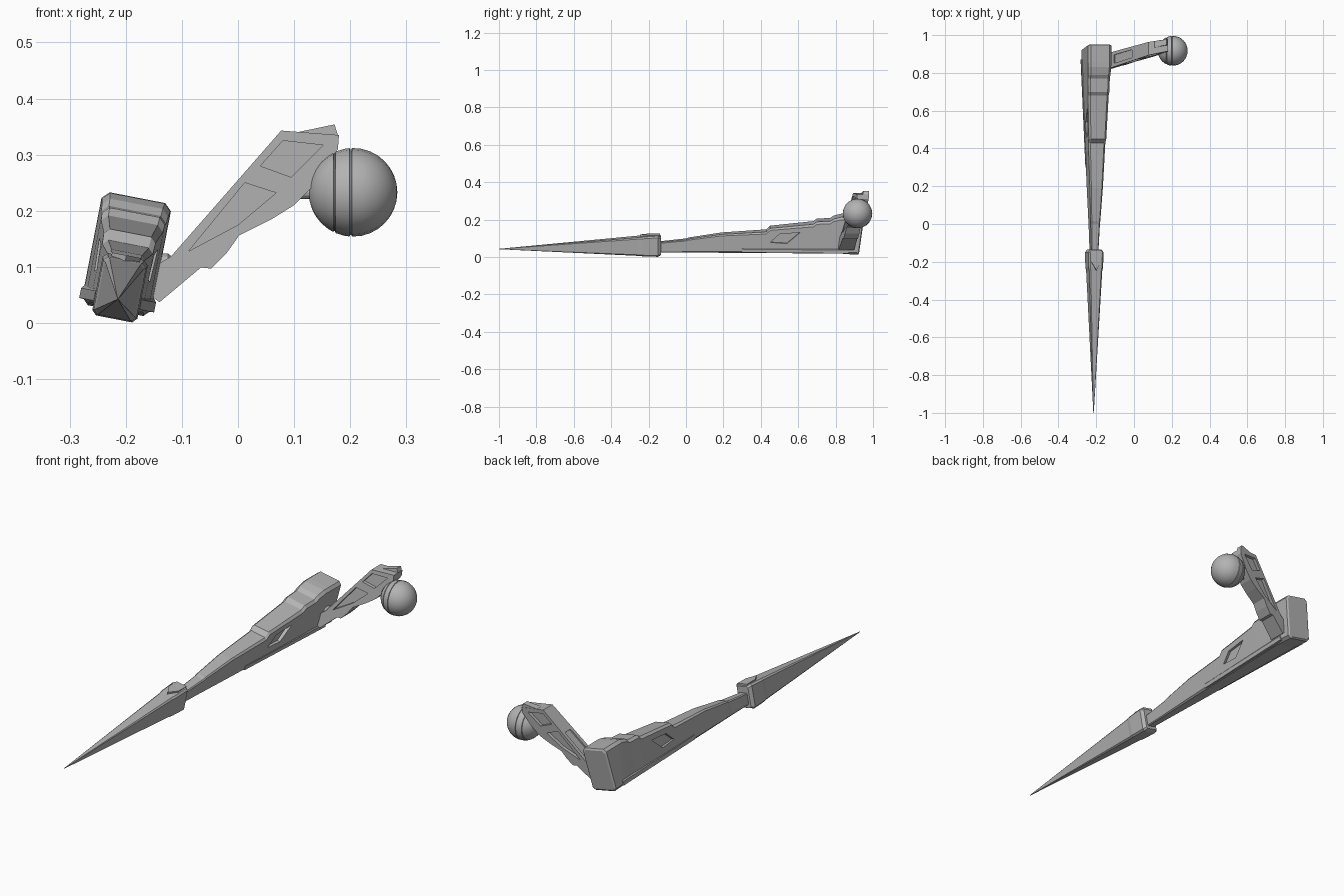
import bpy, bmesh, math
from mathutils import Vector

if "Cube" in bpy.data.objects:
    bpy.data.objects.remove(bpy.data.objects["Cube"])

grey = bpy.data.materials.new("steel grey")
grey.use_nodes = True
grey.diffuse_color = (0.45, 0.45, 0.45, 1)
grey.node_tree.nodes["Principled BSDF"].inputs["Base Color"].default_value = (0.45, 0.45, 0.45, 1)

ROLL = math.radians(11)
ACROSS = Vector((math.cos(ROLL), 0, -math.sin(ROLL)))
UP = Vector((math.sin(ROLL), 0, math.cos(ROLL)))
BASE = Vector((-0.217, 0, 0.028))


def leg_point(u, y, v):
    """Point in the rolled frame of the long leg."""
    return BASE + ACROSS * u + UP * v + Vector((0, y, 0))


def loft(name, rings):
    """Closed solid through rings of equal point count."""
    bm = bmesh.new()
    rows = [[bm.verts.new(p) for p in ring] for ring in rings]
    n = len(rows[0])
    for a, b in zip(rows, rows[1:]):
        for i in range(n):
            j = (i + 1) % n
            bm.faces.new((a[i], a[j], b[j], b[i]))
    bm.faces.new(rows[0])
    bm.faces.new(rows[-1])
    bmesh.ops.recalc_face_normals(bm, faces=bm.faces)
    mesh = bpy.data.meshes.new(name)
    bm.to_mesh(mesh)
    bm.free()
    obj = bpy.data.objects.new(name, mesh)
    bpy.context.collection.objects.link(obj)
    mesh.materials.append(grey)
    return obj


def carve(obj, cutters):
    """Subtract each cutter, then discard it."""
    bpy.context.view_layer.objects.active = obj
    for cutter in cutters:
        mod = obj.modifiers.new("recess", "BOOLEAN")
        mod.operation, mod.solver, mod.object = "DIFFERENCE", "EXACT", cutter
        bpy.ops.object.modifier_apply(modifier=mod.name)
        bpy.data.objects.remove(cutter)


def chamfered(y, hw, low, high, cut=0.2, lean=0.0):
    """Eight-sided section of the leg; lean pushes the upper part along y."""
    c = hw * cut
    half = [(hw - c, low), (hw, low + c), (hw, high - c), (hw - c, high)]
    outline = half + [(-u, v) for u, v in reversed(half)]
    return [leg_point(u, y + lean * v, v) for u, v in outline]


# Long leg with stepped top: y, half width, top height
stations = [(-0.16, .019, .052), (0.0, .025, .069), (0.015, .026, .074), (0.19, .035, .100),
            (0.43, .046, .115), (0.45, .047, .135), (0.68, .056, .158), (0.70, .057, .172),
            (0.77, .059, .175), (0.79, .060, .188), (0.83, .062, .198)]
rings = [chamfered(y, hw, 0, top) for y, hw, top in stations]
rings += [chamfered(0.86, .063, -.003, .199), chamfered(0.92, .063, -.006, .198, lean=0.14),
          chamfered(0.925, .055, 0, .19, lean=0.14)]
leg = loft("leg", rings)
panel = [(.45, .06), (.50, .105), (.61, .115), (.54, .055)]
carve(leg, [loft("side_recess", [[leg_point(s * u, y, v) for y, v in panel] for u in (.036, .09)])
            for s in (1, -1)])

# Low side skirts at the root of the leg
for side, label in ((1, "left"), (-1, "right")):
    loft(label + "_skirt", [[leg_point(side * (hw + d), y, v) for d, v in
                             ((-.02, .002), (.006, .004), (.006, .022), (-.004, .034))]
                            for y, hw in ((0.3, .036), (0.87, .062))])

# Spike: collar then long taper
loft("spike", [chamfered(-0.135, .030, -.014, .084), chamfered(-0.15, .041, -.021, .092),
               chamfered(-0.23, .039, -.019, .086), chamfered(-0.25, .035, -.017, .083),
               chamfered(-1.0, .001, .014, .016)])
loft("collar_plate", [[leg_point(u, y, v) for u, y in
                       ((-.026, -.14), (.026, -.14), (.026, -.2), (0, -.245), (-.026, -.2))]
                      for v in (.07, .0945)])


def arm_point(x, z, side):
    """Point on the slanted arm; side runs -1 (front) to 1 (back)."""
    middle = 0.865 + 0.19 * (x + 0.12) + 0.1 * (z - 0.08)
    return Vector((x, middle + side * (0.041 - 0.03 * (x + 0.12)), z))


def arm_slab(name, outline, a, b):
    return loft(name, [[arm_point(x, z, s) for x, z in outline] for s in (a, b)])


# Arm from leg root up to the ball joint
arm = arm_slab("arm", [(-.17, .06), (-.14, .037), (-.066, .099), (-.048, .097), (-.02, .125),
                       (.002, .156), (.06, .185), (.10, .21), (.13, .24), (.178, .31),
                       (.18, .335), (.077, .343), (-.12, .118), (-.17, .09)], -1, 1)
windows = [[(-.088, .128), (.012, .25), (.068, .232), (0, .175)],
           [(.04, .28), (.08, .325), (.152, .317), (.095, .26)]]
cutters = [arm_slab("window", w, s * 0.55, s * 2) for w in windows for s in (-1, 1)]
cutters.append(arm_slab("top_window", [(-.10, .131), (-.005, .24), (-.04, .27), (-.13, .16)], -.55, .55))
carve(arm, cutters)
arm_slab("arm_cap", [(.10, .335), (.11, .341), (.172, .354), (.178, .335), (.17, .32)], 0, .95)


def lathe(name, centre, profile, sides):
    """Turned part around the x axis; profile holds (x offset, radius)."""
    obj = loft(name, [[centre + Vector((x, r * math.cos(t), r * math.sin(t)))
                       for t in (math.tau * i / sides for i in range(sides))]
                      for x, r in profile])
    return obj


# Ball with two scored lines, its stem, and the lower pivot
R = 0.079
ball_centre = Vector((0.205, 0.917, 0.233))
profile = [(-R * math.cos(math.pi * i / 16), max(R * math.sin(math.pi * i / 16), .0005))
           for i in range(17)]
for line in (-0.033, -0.004):
    profile = [p for p in profile if abs(p[0] - line) > 0.006]
    for d, depth in ((-.002, 0), (-.001, .003), (.001, .003), (.002, 0)):
        profile.append((line + d, math.sqrt(R * R - (line + d) ** 2) - depth))
ball = lathe("ball", ball_centre, sorted(profile), 20)
lathe("ball_stem", Vector((.135, .917, .233)), [(-.025, .012), (.03, .012)], 12)
lathe("lower_pivot", Vector((-.14, .865, .095)), [(-.03, .03), (.015, .03), (.022, .024)], 14)

# Smooth the ball, keep its scored edges crisp
bpy.ops.object.select_all(action="DESELECT")
ball.select_set(True)
bpy.context.view_layer.objects.active = ball
bpy.ops.object.shade_smooth_by_angle(angle=math.radians(32))
